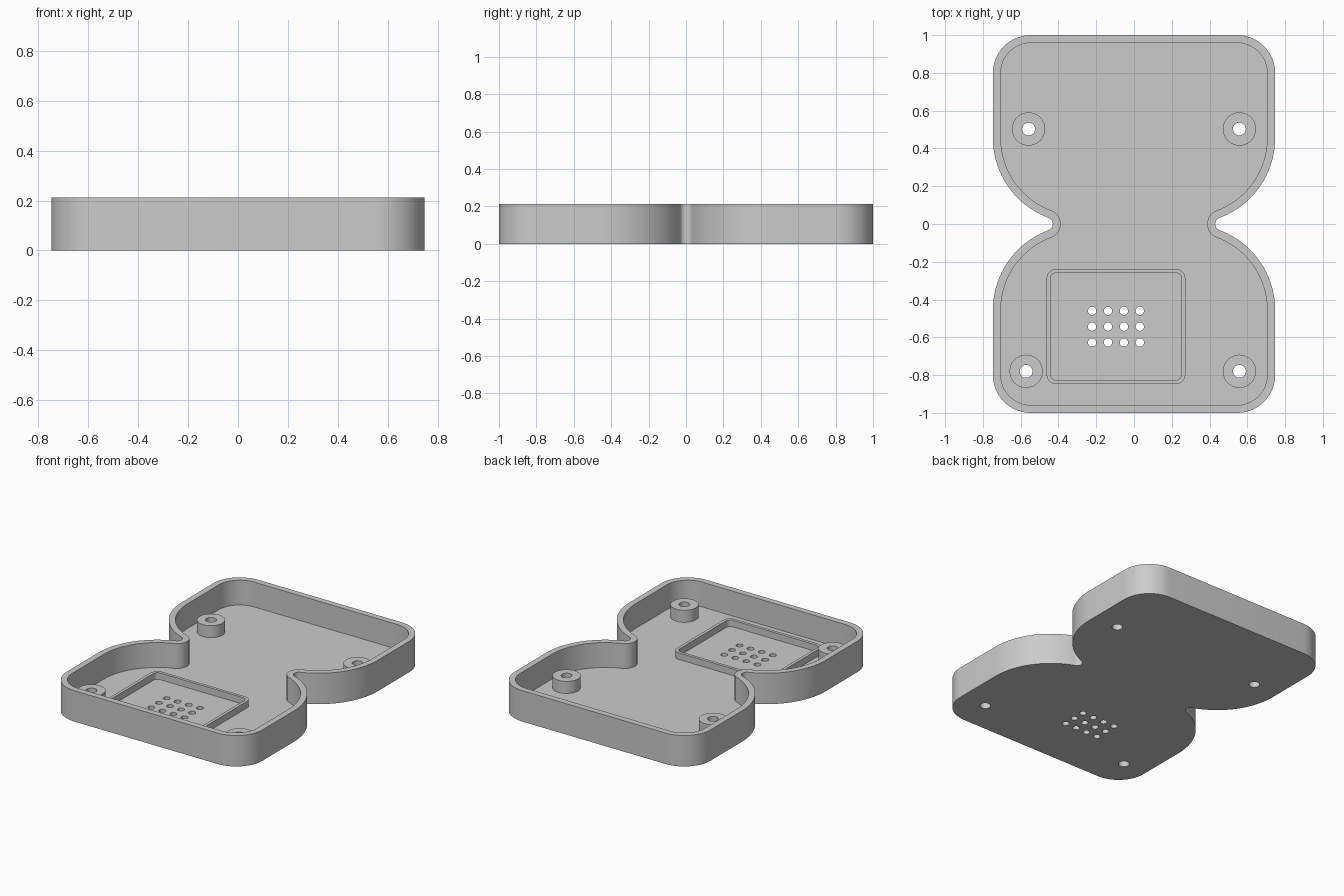
import bpy, bmesh, math

if "Cube" in bpy.data.objects:
    bpy.data.objects.remove(bpy.data.objects["Cube"])

HEIGHT, FLOOR, WALL = 0.213, 0.042, 0.042
HALF_W, HALF_L = 0.747, 1.0

grey = bpy.data.materials.new("plain grey")
grey.diffuse_color = (0.6, 0.6, 0.6, 1)
grey.use_nodes = True
grey.node_tree.nodes["Principled BSDF"].inputs["Base Color"].default_value = grey.diffuse_color


def arc(cx, cy, r, start, end, n):
    """Points on an arc, angles in degrees."""
    angles = [math.radians(start + (end - start) * i / n) for i in range(n + 1)]
    return [(cx + r * math.cos(a), cy + r * math.sin(a)) for a in angles]


def circle(cx, cy, r, n=32):
    return arc(cx, cy, r, 0, -360, n)[:-1]


def rounded_rect(x0, x1, y0, y1, r):
    return (arc(x1 - r, y1 - r, r, 90, 0, 6) + arc(x1 - r, y0 + r, r, 0, -90, 6)
            + arc(x0 + r, y0 + r, r, -90, -180, 6) + arc(x0 + r, y1 - r, r, 180, 90, 6))


def waisted_outline(d):
    """Hourglass outline, moved inwards by d: one quarter, mirrored twice."""
    corner, side, notch, notch_x = 0.2, 0.45, 0.035, 0.465
    sx = HALF_W - side
    sy = math.sqrt((side + notch) ** 2 - (notch_x - sx) ** 2)
    turn = math.degrees(math.atan2(sy, sx - notch_x))
    quarter = arc(HALF_W - corner, HALF_L - corner, corner - d, 90, 0, 14)
    quarter += arc(sx, sy, side - d, 0, turn - 180, 22)
    quarter += arc(notch_x, 0, notch + d, turn, 180, 8)[1:]
    right = quarter + [(x, -y) for x, y in reversed(quarter[:-1])]
    return right + [(-x, y) for x, y in reversed(right)]


def loft(name, loops, caps):
    """Join equal-length (outline, z) loops with quads, optionally capping both ends."""
    bm = bmesh.new()
    rings = [[bm.verts.new((x, y, z)) for x, y in pts] for pts, z in loops]
    pairs = list(zip(rings, rings[1:]))
    if caps:
        bm.faces.new(rings[0])
        bm.faces.new(rings[-1])
    else:
        pairs.append((rings[-1], rings[0]))
    for a, b in pairs:
        for i in range(len(a)):
            j = (i + 1) % len(a)
            bm.faces.new((a[i], a[j], b[j], b[i]))
    bmesh.ops.recalc_face_normals(bm, faces=bm.faces)
    mesh = bpy.data.meshes.new(name)
    bm.to_mesh(mesh)
    bm.free()
    mesh.materials.append(grey)
    obj = bpy.data.objects.new(name, mesh)
    bpy.context.collection.objects.link(obj)
    return obj


def activate(obj):
    bpy.ops.object.select_all(action='DESELECT')
    obj.select_set(True)
    bpy.context.view_layer.objects.active = obj


def smooth(obj):
    activate(obj)
    bpy.ops.object.shade_smooth_by_angle(angle=math.radians(30))


def ring(name, outer, inner, z0, z1):
    obj = loft(name, [(outer, z0), (outer, z1), (inner, z1), (inner, z0)], False)
    smooth(obj)


# Tray: outer wall, rim, inner wall and floor in one piece
outer, inner = waisted_outline(0), waisted_outline(WALL)
tray = loft("tray", [(outer, 0), (outer, HEIGHT), (inner, HEIGHT), (inner, FLOOR)], True)

# Screw holes and sound grille holes through the floor
bosses = [(-0.558, 0.503), (0.558, 0.503), (-0.571, -0.78), (0.558, -0.78)]
holes = [(x, y, 0.034) for x, y in bosses]
holes += [(-0.222 + 0.0843 * i, -0.46 - 0.0835 * j, 0.022) for i in range(4) for j in range(3)]
cutters = [loft("hole_cutter", [(circle(*h), -0.05), (circle(*h), FLOOR + 0.03)], True)
           for h in holes]
activate(cutters[0])
for c in cutters:
    c.select_set(True)
bpy.ops.object.join()
cutter = cutters[0]
cutter.hide_render = True
mod = tray.modifiers.new("holes", 'BOOLEAN')
mod.operation, mod.solver, mod.object = 'DIFFERENCE', 'EXACT', cutter
activate(tray)
bpy.ops.object.modifier_apply(modifier=mod.name)
bpy.data.objects.remove(cutter)
smooth(tray)

# Screw bosses standing on the floor
for x, y in bosses:
    ring("screw_boss", circle(x, y, 0.088), circle(x, y, 0.034), FLOOR, 0.125)

# Low rounded frame around the grille
ring("grille_frame", rounded_rect(-0.463, 0.272, -0.847, -0.238, 0.05),
     rounded_rect(-0.442, 0.251, -0.826, -0.259, 0.03), FLOOR, 0.088)
